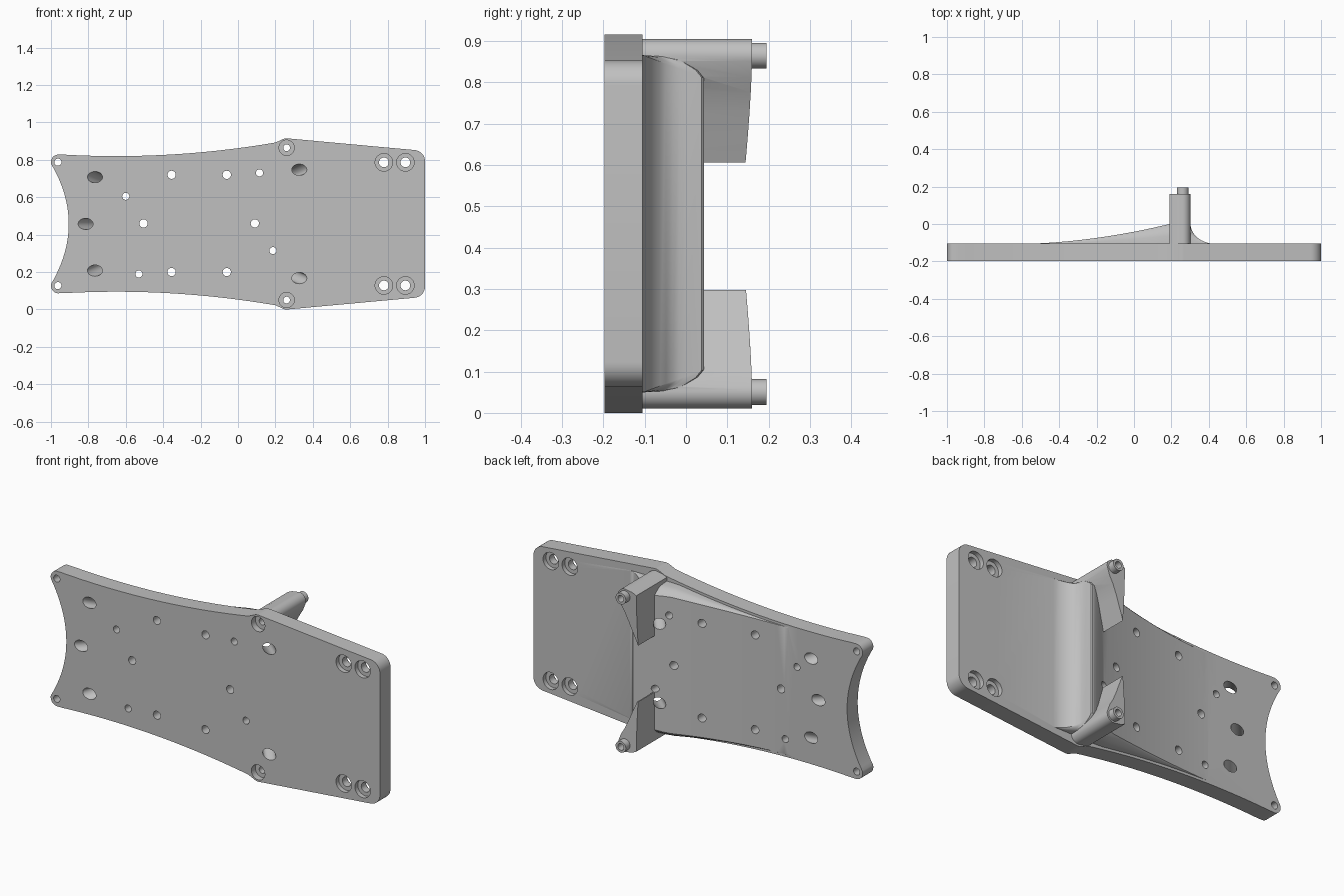
import bpy, bmesh, math
from mathutils import Vector

if "Cube" in bpy.data.objects:
    bpy.data.objects.remove(bpy.data.objects["Cube"])

ZC = 0.4575          # mid height, everything mirrors about it
FRONT, BACK = -0.197, -0.105

grey = bpy.data.materials.new("light_grey")
grey.diffuse_color = (0.53, 0.53, 0.53, 1)
grey.use_nodes = True
grey.node_tree.nodes["Principled BSDF"].inputs["Base Color"].default_value = grey.diffuse_color


def make_object(name, bm):
    bmesh.ops.recalc_face_normals(bm, faces=bm.faces)
    mesh = bpy.data.meshes.new(name)
    bm.to_mesh(mesh)
    bm.free()
    mesh.materials.append(grey)
    ob = bpy.data.objects.new(name, mesh)
    bpy.context.collection.objects.link(ob)
    return ob


def loft(bm, rings):
    """Closed skin through a list of equal-length rings."""
    rows = [[bm.verts.new(p) for p in r] for r in rings]
    n = len(rows[0])
    for a, b in zip(rows, rows[1:]):
        for i in range(n):
            bm.faces.new((a[i], a[(i + 1) % n], b[(i + 1) % n], b[i]))
    bm.faces.new(rows[0])
    bm.faces.new(rows[-1][::-1])


def rod(bm, x, z, r, y0, y1, slope=(0, 0), n=32):
    """Cylinder along y; slope shears it in x and z from the front face."""
    def ring(y):
        ox, oz = slope[0] * (y - FRONT), slope[1] * (y - FRONT)
        return [(x + ox + r[0] * math.cos(2 * math.pi * i / n), y,
                 z + oz + r[1] * math.sin(2 * math.pi * i / n)) for i in range(n)]
    loft(bm, [ring(y0), ring(y1)])


def arc(cx, cz, r, a0, a1, n):
    return [(cx + r * math.cos(math.radians(a0 + (a1 - a0) * i / n)),
             cz + r * math.sin(math.radians(a0 + (a1 - a0) * i / n))) for i in range(n + 1)]


def combine(target, tool, operation):
    mod = target.modifiers.new("bool", 'BOOLEAN')
    mod.operation, mod.solver, mod.object = operation, 'EXACT', tool
    bpy.context.view_layer.update()
    dg = bpy.context.evaluated_depsgraph_get()
    mesh = bpy.data.meshes.new_from_object(target.evaluated_get(dg))
    target.modifiers.clear()
    target.data = mesh
    bpy.data.objects.remove(tool)


def edge_half(x):
    """Half height of the plate along its waisted left part."""
    return 0.3625 + 0.0725 * ((x + 0.65) / 0.85) ** 2


# Plate: waisted outline with a scooped left end and rounded corners
upper = [(-0.905 - 0.085 * (d / 0.305) ** 2, d) for d in [0.03 * i for i in range(11)]]
upper += arc(-0.96, 0.331, 0.04, 200, 95, 8)
upper += [(x, edge_half(x)) for x in [-0.93 + 1.13 * i / 24 for i in range(25)]]
upper += arc(0.26, 0.41, 0.0475, 115, 83, 5)
upper += arc(0.94, 0.335, 0.06, 85, 0, 8)
outline = upper + [(x, -d) for x, d in upper[:0:-1]]
bm = bmesh.new()
loft(bm, [[(x, y, ZC + d) for x, d in outline] for y in (FRONT, BACK)])
plate = make_object("mounting_plate", bm)

# Rear ridge: long ramp on the left, crest, concave fillet on the right
profile = [(-0.65 + 0.84 * i / 20, BACK - 0.002 + 0.107 * (i / 20) ** 1.9) for i in range(21)]
profile += [(0.24, 0.025), (0.27, 0.038), (0.285, 0.043), (0.293, 0.043), (0.299, 0.037)]
profile += [(0.44 - 0.138 * math.cos(math.radians(a)), 0.0 - 0.107 * math.sin(math.radians(a)))
            for a in range(0, 91, 9)]
rings = []
for x, top in profile:
    half = min(edge_half(x) - 0.014, 0.408)
    h = max(top - BACK, 0.0)
    side = [(0, -0.15), (0, min(BACK, top - 0.002))]
    if h > 0:
        k = h / 0.148
        side += [(0.004 * k, BACK + 0.4 * h), (0.013 * k, BACK + 0.64 * h),
                 (0.026 * k, BACK + 0.78 * h), (0.037 * k, BACK + 0.9 * h), (0.055 * k, top)]
    else:
        side += [(0.001 * j, top) for j in range(1, 6)]
    sec = [(x, y, ZC + half - i) for i, y in side]
    rings.append(sec + [(x, y, 2 * ZC - z) for x, y, z in sec[::-1]])
bm = bmesh.new()
loft(bm, rings)
combine(plate, make_object("rear_ridge", bm), 'UNION')

# Posts with tapered wings and end pins, mirrored top and bottom
wing = [(0.19, 0.148), (0.19, 0.29), (0.19, 0.428), (0.215, 0.44)]
wing += arc(0.261, 0.407, 0.04, 95, -20, 9)
wing += [(0.284, 0.355), (0.262, 0.318), (0.24, 0.27), (0.22, 0.22), (0.203, 0.18)]
for sign, place in ((1, "upper"), (-1, "lower")):
    bm = bmesh.new()
    loft(bm, [[(x, -0.14, ZC + sign * d) for x, d in wing],
              [(x, 0.16 - 0.016 * (max(0, 0.41 - d) / 0.262) ** 1.5, ZC + sign * d)
               for x, d in wing]])
    combine(plate, make_object(place + "_post", bm), 'UNION')
    bm = bmesh.new()
    rod(bm, 0.26, ZC + sign * 0.407, (0.031, 0.031), 0.1, 0.195)
    combine(plate, make_object(place + "_pin", bm), 'UNION')

# Through holes, straight and slanted
bm = bmesh.new()
straight = [(-0.355, 0.72, 0.022), (-0.06, 0.72, 0.022), (-0.355, 0.2, 0.022),
            (-0.06, 0.2, 0.022), (-0.505, 0.46, 0.022), (0.09, 0.46, 0.022),
            (0.115, 0.73, 0.019), (-0.6, 0.605, 0.019), (0.187, 0.315, 0.019),
            (-0.53, 0.19, 0.019)]
for s in (1, -1):
    straight += [(x, ZC + s * d, r) for x, d, r in
                 ((-0.963, 0.33, 0.019), (0.26, 0.407, 0.018),
                  (0.78, 0.329, 0.026), (0.895, 0.329, 0.026))]
for x, z, r in straight:
    rod(bm, x, z, (r, r), -0.3, 0.3, n=24)
combine(plate, make_object("hole_cutter", bm), 'DIFFERENCE')

bm = bmesh.new()
slanted = [(-0.815, 0.0, 0.92, 0.0)]
for s in (1, -1):
    slanted += [(-0.765, s * 0.25, 0.85, -s * 0.36), (0.328, s * 0.29, -0.85, -s * 0.38)]
for x, d, sx, sz in slanted:
    rod(bm, x, ZC + d, (0.04, 0.03), -0.25, 0.06, (sx, sz))
combine(plate, make_object("slanted_hole_cutter", bm), 'DIFFERENCE')

# Counterbores round the bolt holes, on both faces at the right end
bm = bmesh.new()
for s in (1, -1):
    rod(bm, 0.26, ZC + s * 0.407, (0.041, 0.041), -0.3, FRONT + 0.035)
    for x in (0.78, 0.895):
        rod(bm, x, ZC + s * 0.329, (0.047, 0.047), -0.3, FRONT + 0.025)
        rod(bm, x, ZC + s * 0.329, (0.047, 0.047), BACK - 0.025, 0.0)
combine(plate, make_object("counterbore_cutter", bm), 'DIFFERENCE')

# Smooth shading with crisp edges
bpy.context.view_layer.objects.active = plate
plate.select_set(True)
bpy.ops.object.shade_smooth_by_angle(angle=math.radians(30))
